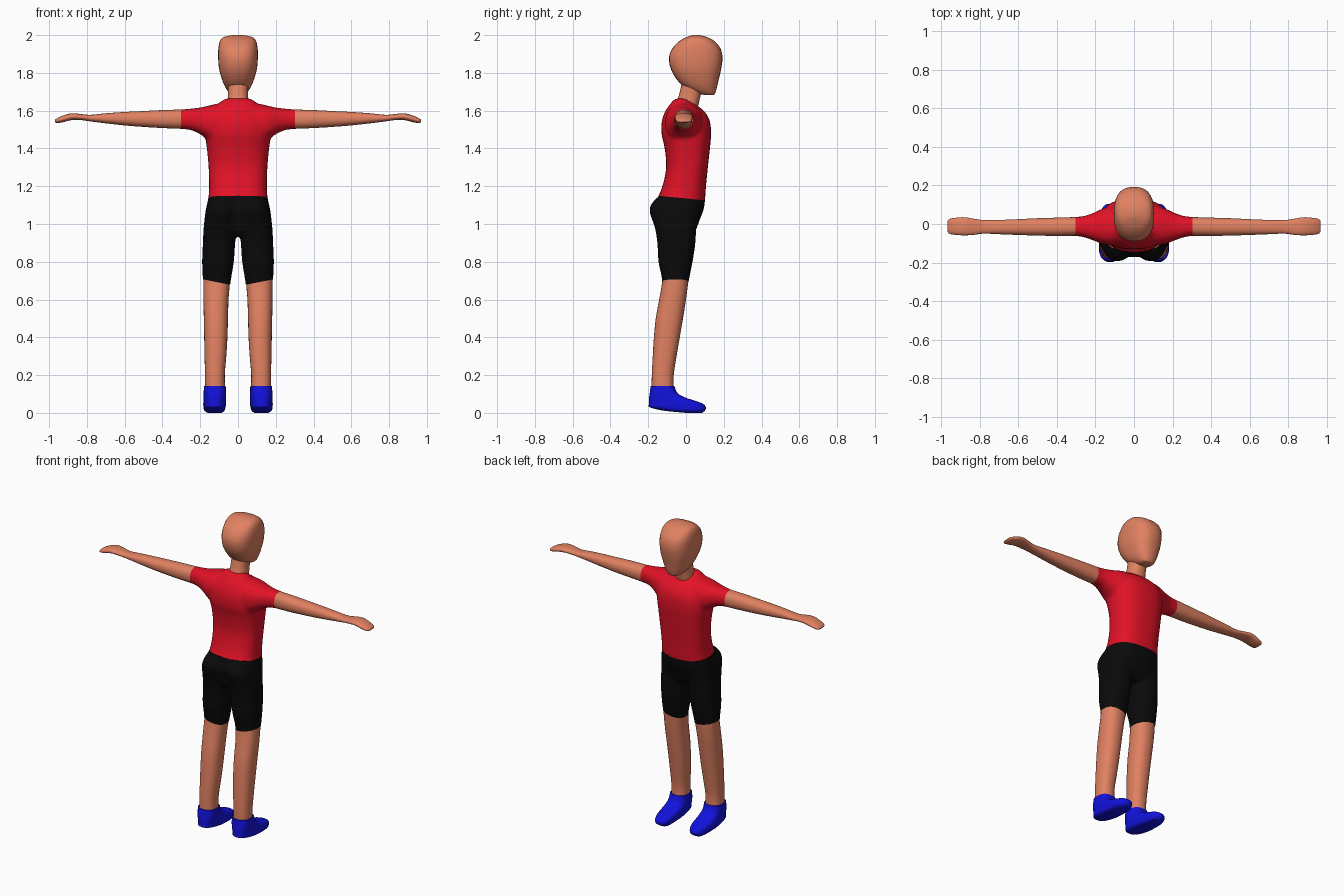
import bpy, bmesh, math
from mathutils import Vector

if "Cube" in bpy.data.objects:
    bpy.data.objects.remove(bpy.data.objects["Cube"])


def material(name, rgb):
    m = bpy.data.materials.new(name)
    m.diffuse_color = (*rgb, 1)
    m.use_nodes = True
    m.node_tree.nodes["Principled BSDF"].inputs["Base Color"].default_value = m.diffuse_color
    return m


SKIN = material("skin", (0.75, 0.22, 0.12))
RED = material("red cloth", (0.76, 0.006, 0.02))
BLACK = material("black cloth", (0.003, 0.003, 0.003))
BLUE = material("blue shoe", (0.006, 0.006, 0.72))


def smooth_path(sections, steps):
    """Catmull-Rom interpolation between cross sections."""
    out = []
    last = len(sections) - 1
    for i in range(last):
        p = [sections[max(0, min(last, i + k))] for k in (-1, 0, 1, 2)]
        for j in range(steps):
            t = j / steps
            out.append([0.5 * (2 * b + (c - a) * t + (2 * a - 5 * b + 4 * c - d) * t * t
                               + (3 * b - a - 3 * c + d) * t ** 3)
                        for a, b, c, d in zip(*p)])
    out.append(list(sections[-1]))
    return out


def loft(bm, sections, axis="z", side=1, power=2.3, segs=28, steps=4):
    """Skin rings given as (position, min a, max a, min b, max b)."""
    rings = []
    for t, a0, a1, b0, b1 in smooth_path(sections, steps):
        ring = []
        for k in range(segs):
            ang = 2 * math.pi * k / segs
            c, s = math.cos(ang), math.sin(ang)
            a = (a0 + a1) / 2 + (a1 - a0) / 2 * math.copysign(abs(c) ** (2 / power), c)
            b = (b0 + b1) / 2 + (b1 - b0) / 2 * math.copysign(abs(s) ** (2 / power), s)
            co = (a, b, t) if axis == "z" else (t, a, b)
            ring.append(bm.verts.new((co[0] * side, co[1], co[2])))
        rings.append(ring)
    for r, q in zip(rings, rings[1:]):
        for k in range(segs):
            n = (k + 1) % segs
            bm.faces.new((r[k], r[n], q[n], q[k]))
    bm.faces.new(rings[0])
    bm.faces.new(rings[-1])


def finish(name, bm, mat, blend=0):
    """Make an object; blend > 0 fuses its lofts into one soft surface."""
    bmesh.ops.recalc_face_normals(bm, faces=bm.faces[:])
    me = bpy.data.meshes.new(name)
    bm.to_mesh(me)
    bm.free()
    ob = bpy.data.objects.new(name, me)
    bpy.context.collection.objects.link(ob)
    me.materials.append(mat)
    bpy.ops.object.select_all(action="DESELECT")
    ob.select_set(True)
    bpy.context.view_layer.objects.active = ob
    if blend:
        r = ob.modifiers.new("fuse", "REMESH")
        r.mode, r.voxel_size = "VOXEL", 0.009
        s = ob.modifiers.new("soften", "SMOOTH")
        s.factor, s.iterations = 0.5, blend
        bpy.ops.object.modifier_apply(modifier="fuse")
        bpy.ops.object.modifier_apply(modifier="soften")
    bpy.ops.object.shade_smooth_by_angle(angle=math.radians(50))
    return ob


def trim(ob, co, normal, side=0):
    """Cut away everything beyond a plane, optionally on one side of x = 0."""
    bm = bmesh.new()
    bm.from_mesh(ob.data)
    faces = [f for f in bm.faces if not side or all(v.co.x * side > 0 for v in f.verts)]
    geom = faces + list({e for f in faces for e in f.edges}) + list({v for f in faces for v in f.verts})
    bmesh.ops.bisect_plane(bm, geom=geom, plane_co=Vector(co), plane_no=Vector(normal), clear_outer=True)
    bm.to_mesh(ob.data)
    bm.free()


# Head
bm = bmesh.new()
loft(bm, [(1.683, -.025, .025, .10, .145), (1.69, -.042, .042, .07, .153), (1.72, -.065, .065, .0, .163),
          (1.76, -.083, .083, -.045, .172), (1.82, -.1, .1, -.08, .186), (1.88, -.105, .105, -.09, .193),
          (1.93, -.104, .104, -.072, .182), (1.97, -.095, .095, -.033, .148), (1.99, -.075, .075, .005, .11),
          (2.0, -.03, .03, .035, .075)], power=2.5)
finish("head", bm, SKIN)

# Neck
bm = bmesh.new()
loft(bm, [(1.56, -.06, .06, -.07, .05), (1.64, -.057, .057, -.05, .068), (1.69, -.053, .053, -.035, .08),
          (1.76, -.055, .055, -.02, .1)])
finish("neck", bm, SKIN)

# Shirt: trunk fused with sleeves
bm = bmesh.new()
loft(bm, [(1.06, -.168, .168, -.185, .09), (1.14, -.157, .157, -.15, .102), (1.2, -.153, .153, -.125, .106),
          (1.3, -.156, .156, -.105, .116), (1.4, -.165, .165, -.113, .127), (1.48, -.175, .175, -.13, .133),
          (1.55, -.165, .165, -.127, .125), (1.6, -.135, .135, -.108, .093), (1.64, -.1, .1, -.08, .04),
          (1.664, -.068, .068, -.058, .0)], power=2.5)
sleeve = [(.0, -.1, .08, 1.42, 1.63), (.1, -.11, .09, 1.43, 1.637), (.15, -.108, .085, 1.44, 1.628),
          (.2, -.09, .063, 1.475, 1.617), (.25, -.072, .044, 1.497, 1.611), (.3, -.062, .037, 1.503, 1.607),
          (.35, -.062, .036, 1.505, 1.605)]
loft(bm, [(-t, *s) for t, *s in sleeve[:0:-1]] + sleeve, axis="x")
shirt = finish("shirt", bm, RED, blend=8)
trim(shirt, (0, 0, 1.135), (0, -.1, -1))
for s in (1, -1):
    trim(shirt, (.303 * s, 0, 0), (s, 0, 0))

# Shorts: hips fused with thighs
thigh = [(.6, .05, .183, -.14, .0), (.7, .038, .186, -.127, .015), (.8, .022, .19, -.146, .035),
         (.9, .015, .186, -.152, .05)]
bm = bmesh.new()
loft(bm, [(.935, -.15, .15, -.12, .03), (.97, -.178, .178, -.145, .053), (1.02, -.178, .178, -.16, .072),
          (1.08, -.17, .17, -.172, .094), (1.14, -.157, .157, -.15, .102),
          (1.2, -.153, .153, -.125, .106)], power=2.5)
for s in (1, -1):
    loft(bm, thigh + [(.98, .008, .182, -.165, .055), (1.06, .003, .172, -.192, .07),
                      (1.1, .005, .162, -.187, .07), (1.14, .01, .145, -.155, .06)], side=s)
shorts = finish("shorts", bm, BLACK, blend=6)
trim(shorts, (0, 0, 1.135), (0, .1, 1))
for s in (1, -1):
    trim(shorts, (.11 * s, 0, .692), (.2 * s, 0, -1), side=s)

for s, label in ((1, "right"), (-1, "left")):
    # Arm with flattened hand
    bm = bmesh.new()
    loft(bm, [(.3, -.061, .036, 1.504, 1.606), (.4, -.062, .033, 1.508, 1.603), (.5, -.06, .03, 1.514, 1.598),
              (.6, -.057, .025, 1.522, 1.593), (.7, -.053, .021, 1.533, 1.586), (.78, -.05, .02, 1.543, 1.578),
              (.83, -.056, .027, 1.55, 1.582), (.88, -.059, .035, 1.55, 1.586), (.93, -.056, .032, 1.538, 1.573),
              (.96, -.05, .026, 1.535, 1.558), (.97, -.035, .012, 1.54, 1.55)], axis="x", side=s)
    finish(label + "_arm", bm, SKIN)

    # Lower leg
    bm = bmesh.new()
    loft(bm, [(.12, .068, .176, -.182, -.065), (.2, .07, .175, -.181, -.065), (.3, .062, .177, -.176, -.05),
              (.4, .056, .179, -.17, -.033), (.5, .053, .181, -.16, -.016), (.6, .05, .183, -.142, .0),
              (.7, .042, .183, -.125, .012), (.74, .04, .18, -.125, .01)], side=s)
    finish(label + "_leg", bm, SKIN)

    # Shoe
    bm = bmesh.new()
    loft(bm, [(0, .085, .16, .0, .085), (.012, .072, .178, -.12, .1), (.03, .066, .183, -.192, .105),
              (.048, .064, .184, -.196, .09), (.065, .064, .183, -.196, .045), (.082, .064, .182, -.195, -.005),
              (.105, .064, .182, -.192, -.045), (.143, .065, .18, -.187, -.062)], side=s, power=2.7)
    finish(label + "_shoe", bm, BLUE)
